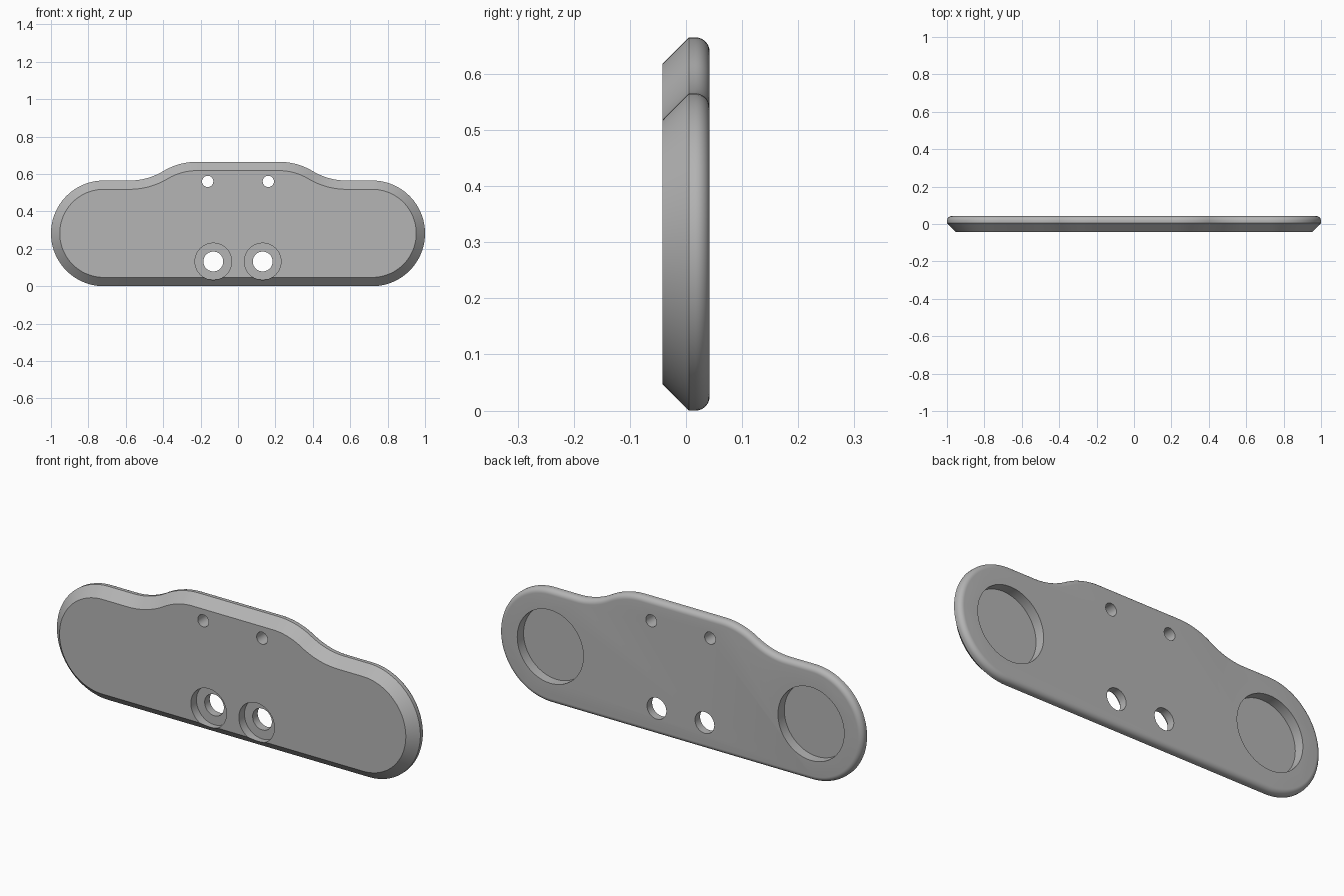
import bpy, bmesh
from math import pi, sin, cos, atan2, radians
from mathutils import Matrix

if "Cube" in bpy.data.objects:
    bpy.data.objects.remove(bpy.data.objects["Cube"], do_unlink=True)

grey = bpy.data.materials.new("plain grey")
grey.use_nodes = True
colour = (0.46, 0.46, 0.46, 1)
grey.diffuse_color = colour
grey.node_tree.nodes["Principled BSDF"].inputs["Base Color"].default_value = colour

FRONT, SEAM, BACK = -0.042, 0.005, 0.042
END_R, END_X = 0.2825, 0.7175
RISE, RUN, RAISED_X = 0.1, 0.36, 0.22


def arc(cx, cz, r, a0, a1, n, side=1):
    """Points with outward normals; side -1 marks a concave arc."""
    out = []
    for i in range(n + 1):
        a = a0 + (a1 - a0) * i / n
        out.append((cx + r * cos(a), cz + r * sin(a), side * cos(a), side * sin(a)))
    return out


def outline():
    """Rounded bar with a raised middle, as points and normals."""
    r = (RUN ** 2 + RISE ** 2) / (4 * RISE)
    t = atan2(RUN / 2, r - RISE / 2)
    low, high = 2 * END_R, 2 * END_R + RISE
    half = arc(END_X, END_R, END_R, -pi / 2, pi / 2, 48)
    half += arc(RAISED_X + RUN, low + r, r, -pi / 2, -pi / 2 - t, 14, -1)
    half += arc(RAISED_X, high - r, r, pi / 2 - t, pi / 2, 14)[1:]
    return half + [(-x, z, -nx, nz) for x, z, nx, nz in reversed(half)]


def new_object(name, bm):
    bmesh.ops.recalc_face_normals(bm, faces=bm.faces)
    mesh = bpy.data.meshes.new(name)
    bm.to_mesh(mesh)
    bm.free()
    obj = bpy.data.objects.new(name, mesh)
    bpy.context.collection.objects.link(obj)
    mesh.materials.append(grey)
    return obj


def make_plate():
    # Front chamfer, short straight wall, rounded back edge: (inset, y)
    fillet = 0.025
    section = [(SEAM - FRONT, FRONT), (0, SEAM)]
    for i in range(9):
        a = pi / 2 * i / 8
        section.append((fillet * (1 - cos(a)), BACK - fillet * (1 - sin(a))))
    bm = bmesh.new()
    rings = [[bm.verts.new((x - nx * d, y, z - nz * d)) for x, z, nx, nz in outline()]
             for d, y in section]
    for a, b in zip(rings, rings[1:]):
        for i in range(len(a)):
            bm.faces.new((a[i - 1], a[i], b[i], b[i - 1]))
    bm.faces.new(rings[0])
    bm.faces.new(rings[-1])
    return new_object("plate", bm)


def cut_hole(target, x, z, r, y0, y1):
    """Subtract a round hole running from y0 to y1."""
    bm = bmesh.new()
    place = Matrix.Translation((x, (y0 + y1) / 2, z)) @ Matrix.Rotation(pi / 2, 4, 'X')
    bmesh.ops.create_cone(bm, cap_ends=True, segments=64, radius1=r, radius2=r,
                          depth=y1 - y0, matrix=place)
    cutter = new_object("hole_cutter", bm)
    cutter.hide_render = True
    mod = target.modifiers.new("hole", 'BOOLEAN')
    mod.operation, mod.solver, mod.object = 'DIFFERENCE', 'EXACT', cutter
    bpy.ops.object.modifier_apply(modifier=mod.name)
    bpy.data.objects.remove(cutter, do_unlink=True)


plate = make_plate()
bpy.context.view_layer.objects.active = plate
plate.select_set(True)

for s in (-1, 1):
    cut_hole(plate, s * 0.162, 0.56, 0.03, -0.1, 0.1)         # small upper hole
    cut_hole(plate, s * 0.132, 0.132, 0.053, -0.1, 0.1)       # lower screw hole
    cut_hole(plate, s * 0.132, 0.132, 0.098, -0.1, 0.002)     # its counterbore
    cut_hole(plate, s * END_X, END_R, 0.182, -0.008, 0.1)     # round back pocket

bpy.ops.object.shade_smooth_by_angle(angle=radians(30))
